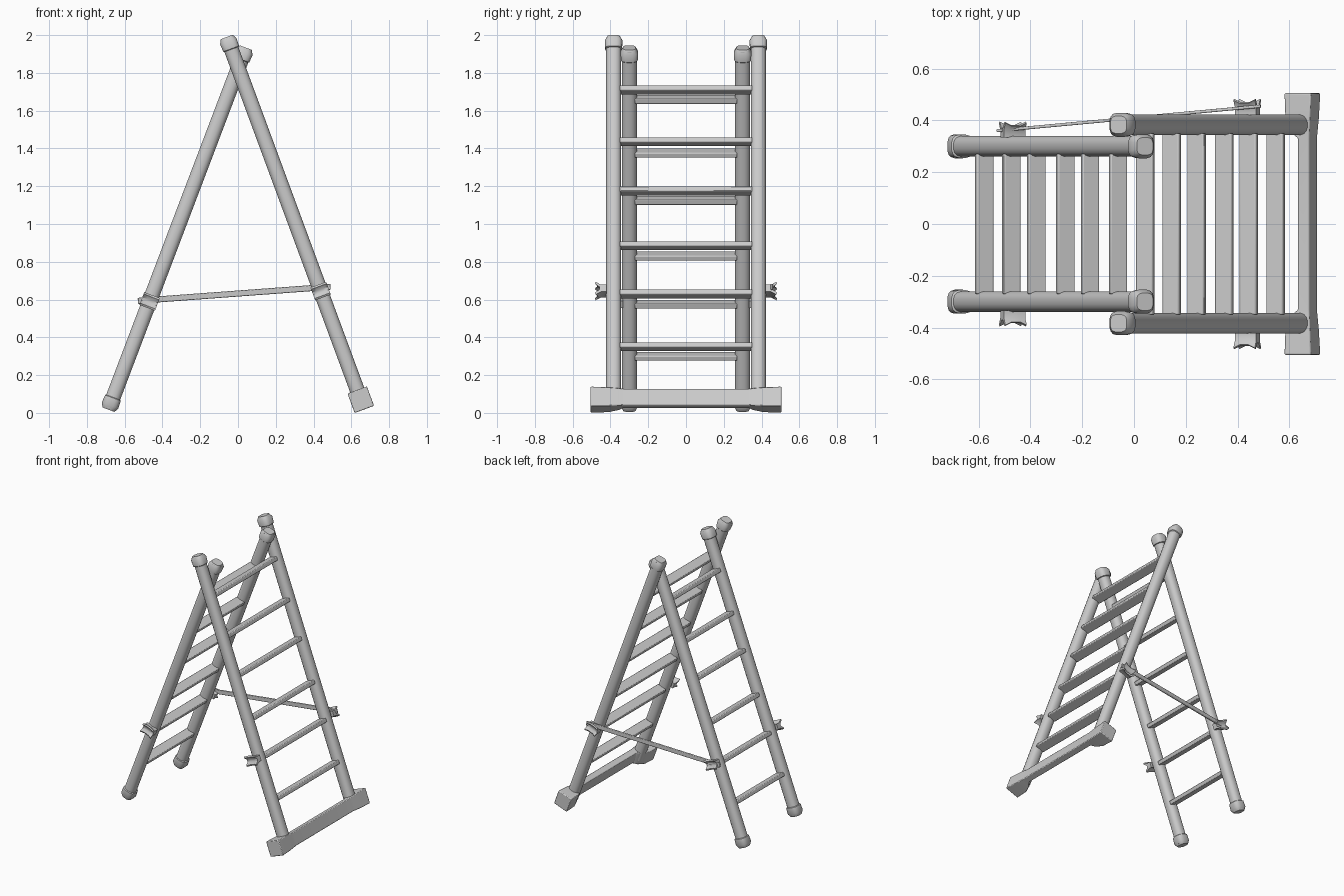
import bpy, bmesh, math
from mathutils import Matrix, Vector

if "Cube" in bpy.data.objects:
    bpy.data.objects.remove(bpy.data.objects["Cube"])


def finish(name, bm, frame, bevel=0.0):
    bmesh.ops.recalc_face_normals(bm, faces=bm.faces)
    me = bpy.data.meshes.new(name)
    bm.to_mesh(me)
    bm.free()
    ob = bpy.data.objects.new(name, me)
    bpy.context.collection.objects.link(ob)
    ob.matrix_world = frame
    if bevel:
        m = ob.modifiers.new("Bevel", 'BEVEL')
        m.width, m.segments = bevel, 2
    bpy.ops.object.select_all(action='DESELECT')
    ob.select_set(True)
    bpy.context.view_layer.objects.active = ob
    bpy.ops.object.shade_smooth_by_angle(angle=math.radians(40))
    return ob


def loft(rings):
    bm = bmesh.new()
    vs = [[bm.verts.new(p) for p in r] for r in rings]
    n = len(vs[0])
    for a, b in zip(vs, vs[1:]):
        for i in range(n):
            bm.faces.new((a[i], a[(i + 1) % n], b[(i + 1) % n], b[i]))
    bm.faces.new(vs[0])
    bm.faces.new(vs[-1])
    return bm


def round_ring(y, s, r, power, n=16):
    # superellipse: power 1 = circle, smaller = squarer
    out = []
    for i in range(n):
        a = 2 * math.pi * (i + 0.5) / n
        c, d = math.cos(a), math.sin(a)
        out.append((r * math.copysign(abs(c) ** power, c),
                    y + r * math.copysign(abs(d) ** power, d), s))
    return out


def box(name, center, size, frame, bevel=0.005):
    bm = bmesh.new()
    bmesh.ops.create_cube(bm, size=1)
    for v in bm.verts:
        v.co = Vector([center[i] + v.co[i] * size[i] for i in range(3)])
    return finish(name, bm, frame, bevel)


def cap(name, y, end, inner, frame):
    # squarish rubber end cap with a tapered tip
    d = end - inner
    prof = [(0, .041), (.05, .045), (.65, .047), (1, .034)]
    finish(name, loft([round_ring(y, inner + d * t, r, .65) for t, r in prof]), frame)


def clip(name, side, y, s, frame):
    # U-shaped clip, waisted in the middle, opening outwards
    prof = [(-.012, -.02), (.018, -.02), (.045, -.036), (.05, -.026), (.026, -.008),
            (.026, .008), (.05, .026), (.045, .036), (.018, .02), (-.012, .02)]
    rings = [[(u, side * (y + a - (.012 if abs(u) < .02 and a > .03 else 0)), s + b)
              for a, b in prof] for u in (-.044, -.018, .018, .044)]
    finish(name, loft(rings), frame)


def ladder(tag, origin, angle, y, bottom, top, half, rung_z, clip_s, clip_y):
    frame = Matrix.Translation(origin) @ Matrix.Rotation(angle, 4, 'Y')
    for side, nm in ((-1, "front"), (1, "back")):
        finish(f"{tag}_stile_{nm}", loft([round_ring(side * y, s, .040, .85)
               for s in (bottom + .01, top - .01)]), frame)
        cap(f"{tag}_top_cap_{nm}", side * y, top, top - .07, frame)
        clip(f"{tag}_clip_{nm}", side, clip_y, clip_s, frame)
    # treads sit square to the stiles
    for i, z in enumerate(rung_z):
        s = (z - origin[2]) / math.cos(angle)
        box(f"{tag}_tread_{i + 1}", (0, 0, s), (.069, 2 * half, .028), frame)
    return frame


# wide ladder on the right
wide = ladder("wide", (.65, 0, .07), -.354, .383, -.03, 2.047, .35,
              (1.71, 1.435, 1.175, .885, .63, .35), .613, .433)
# narrow ladder on the left
narrow = ladder("narrow", (-.675, 0, .045), .363, .30, -.03, 2.02, .27,
                (1.66, 1.375, 1.125, .83, .575, .30), .583, .345)
for side, nm in ((-1, "front"), (1, "back")):
    cap(f"narrow_foot_{nm}", side * .30, -.03, .04, narrow)

# stabiliser bar with flared end blocks
def section(y, u0, u1, h):
    return [(u0, y, -h), (u1, y, -h), (u1, y, h), (u0, y, h)]

half = [(.33, -.002, .044, .047), (.355, -.03, .046, .049),
        (.41, -.052, .050, .053), (.505, -.055, .055, .055)]
secs = [section(-y, *r) for y, *r in reversed(half)] + [section(y, *r) for y, *r in half]
finish("stabiliser_bar", loft(secs), wide, .005)

# diagonal strut on the back side only
a, b = Vector((-.53, .36, .593)), Vector((.49, .455, .668))
d = b - a
frame = Matrix.Translation((a + b) / 2) @ d.to_track_quat('X', 'Z').to_matrix().to_4x4()
box("strut", (0, 0, 0), (d.length, .012, .032), frame, .004)
